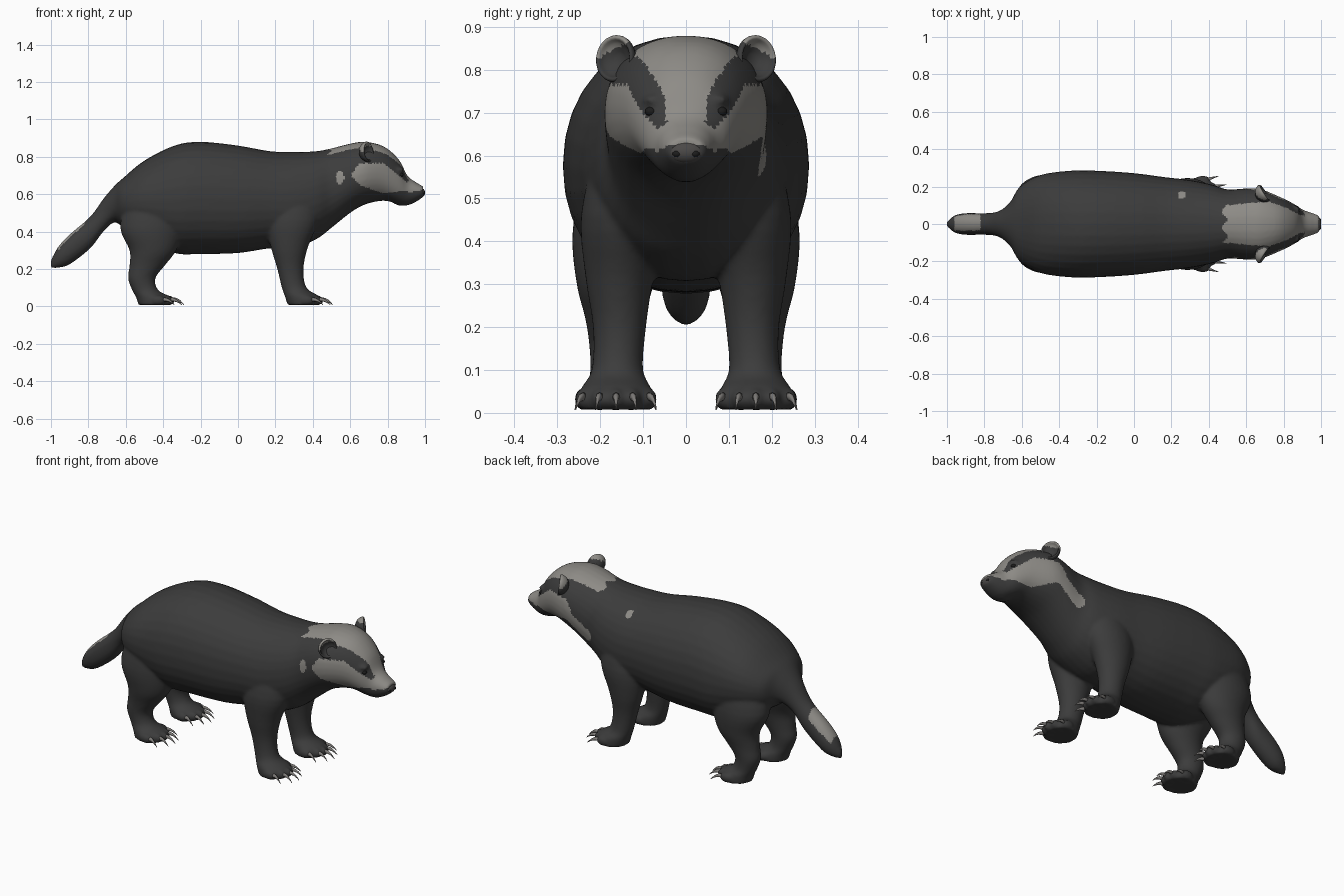
import bpy
import bmesh
import math
from mathutils import Vector, Matrix
from mathutils.bvhtree import BVHTree

cube = bpy.data.objects.get("Cube")
if cube:
    bpy.data.objects.remove(cube, do_unlink=True)


def material(name, color):
    mat = bpy.data.materials.new(name)
    mat.use_nodes = True
    mat.diffuse_color = (*color, 1)
    shader = next(n for n in mat.node_tree.nodes if n.type == 'BSDF_PRINCIPLED')
    shader.inputs["Base Color"].default_value = (*color, 1)
    shader.inputs["Roughness"].default_value = 0.9
    return mat


DARK = material("dark fur", (0.045, 0.045, 0.045))
PALE = material("pale fur", (0.27, 0.26, 0.24))
CLAW = material("claw grey", (0.22, 0.21, 0.2))
NOSE = material("nose grey", (0.07, 0.066, 0.064))
EYE = material("eye black", (0.012, 0.012, 0.012))


def make_object(name, bm, *mats):
    bmesh.ops.recalc_face_normals(bm, faces=bm.faces)
    mesh = bpy.data.meshes.new(name)
    bm.to_mesh(mesh)
    bm.free()
    mesh.shade_smooth()
    for mat in mats:
        mesh.materials.append(mat)
    obj = bpy.data.objects.new(name, mesh)
    bpy.context.collection.objects.link(obj)
    return obj


def spline(rows, steps=4):
    """Smoothly resample a table of stations."""
    pts = [Vector(r) for r in rows]
    out = []
    for i in range(len(pts) - 1):
        a, b = pts[i], pts[i + 1]
        before, after = pts[max(i - 1, 0)], pts[min(i + 2, len(pts) - 1)]
        for s in range(steps):
            t = s / steps
            out.append((2 * a + (b - before) * t
                        + (2 * before - 5 * a + 4 * b - after) * t ** 2
                        + (3 * a - before - 3 * b + after) * t ** 3) / 2)
    return out + [pts[-1]]


def loft(bm, rings, sides=32, power=1.0):
    """Closed tube through rings given as centre, half-axis u, half-axis v."""
    loops = []
    for centre, u, v in rings:
        loop = []
        for k in range(sides):
            c = math.cos(math.tau * k / sides)
            s = math.sin(math.tau * k / sides)
            c = math.copysign(abs(c) ** power, c)
            s = math.copysign(abs(s) ** power, s)
            loop.append(bm.verts.new(Vector(centre) + Vector(u) * c + Vector(v) * s))
        loops.append(loop)
    for a, b in zip(loops, loops[1:]):
        for k in range(sides):
            n = (k + 1) % sides
            bm.faces.new((a[k], a[n], b[n], b[k]))
    bm.faces.new(loops[0])
    bm.faces.new(loops[-1])


def ball(bm, centre, size, segments=16):
    bmesh.ops.create_uvsphere(bm, u_segments=segments, v_segments=segments // 2, radius=1,
                              matrix=Matrix.Translation(centre) @ Matrix.Diagonal((*size, 1)))


def curve(x, pts):
    """Piecewise linear lookup."""
    for (x0, y0), (x1, y1) in zip(pts, pts[1:]):
        if x <= x1:
            return y0 + (y1 - y0) * max(0, (x - x0) / (x1 - x0))
    return pts[-1][1]


# Trunk from tail tip to muzzle: x, top, bottom, half width
TRUNK = [(-1, .25, .205, .012), (-.96, .32, .207, .045), (-.9, .385, .225, .058),
         (-.79, .48, .31, .058), (-.72, .575, .4, .07), (-.66, .645, .45, .12),
         (-.61, .69, .42, .2), (-.5, .78, .36, .262), (-.34, .86, .285, .285),
         (-.2, .88, .28, .285), (0, .86, .285, .272), (.17, .83, .31, .25),
         (.3, .825, .31, .235), (.42, .83, .36, .21), (.5, .845, .42, .185),
         (.6, .87, .5, .19), (.68, .88, .545, .185), (.78, .855, .565, .145),
         (.86, .785, .545, .105), (.905, .7, .54, .075), (.95, .665, .558, .06),
         (.99, .642, .585, .045)]
# Legs: z, x, y, half length, half width
FORE = [(.62, .3, .12, .13, .09), (.46, .29, .145, .14, .1), (.32, .275, .155, .1, .08),
        (.2, .28, .155, .07, .062), (.1, .3, .16, .066, .06), (.055, .34, .163, .09, .083),
        (.008, .35, .163, .085, .085)]
HIND = [(.58, -.43, .13, .17, .11), (.42, -.46, .15, .17, .115), (.3, -.455, .165, .125, .09),
        (.22, -.485, .165, .095, .07), (.15, -.515, .165, .073, .06), (.085, -.495, .165, .07, .06),
        (.048, -.45, .165, .095, .08), (.008, -.445, .165, .088, .083)]
FEET = {"fore": (.42, .163), "hind": (-.375, .165)}
SIDES = {"front": -1, "back": 1}

bm = bmesh.new()
loft(bm, [((x, 0, (top + low) / 2), (0, wide, 0), (0, 0, (top - low) / 2))
          for x, top, low, wide in spline(TRUNK)], power=.94)
ball(bm, (.88, 0, .565), (.055, .045, .028))
for side in SIDES.values():
    for leg in (FORE, HIND):
        loft(bm, [((x, y * side, z), (rx, 0, 0), (0, ry, 0)) for z, x, y, rx, ry in spline(leg)])
    # Toes and brow ridges
    for x, y in FEET.values():
        for k in range(-2, 3):
            ball(bm, (x - .013 * k * k, side * (y + .037 * k), .032), (.04, .022, .027))
    ball(bm, (.855, side * .075, .73), (.035, .026, .014))
body = make_object("body", bm, DARK, PALE)

# Fuse the trunk, legs and toes into one soft skin
remesh = body.modifiers.new("fuse", 'REMESH')
remesh.mode = 'VOXEL'
remesh.voxel_size = .009
soften = body.modifiers.new("soften", 'SMOOTH')
soften.factor = .5
soften.iterations = 5
graph = bpy.context.evaluated_depsgraph_get()
skin = bpy.data.meshes.new_from_object(body.evaluated_get(graph))
body.modifiers.clear()
body.data = skin
skin.shade_smooth()
skin.materials.clear()
for mat in (DARK, PALE):
    skin.materials.append(mat)


def is_pale(p, n):
    x, y, z = p
    a = abs(y)
    if x < -.8:  # tail patch
        return -.96 < x < -.82 and n.z > .35 and y > -.035
    crown = curve(x, [(.5, .1), (.6, .11), (.72, .12), (.82, .085), (.88, .05), (.91, .045), (.93, .1)])
    if x > .485 + .015 * math.sin(y * 70) and a < crown and z > curve(x, [(.9, .68), (.92, .625)]):
        return True
    low = curve(x, [(.6, .7), (.66, .645), (.78, .605), (.88, .615), (.93, .61), (1, .625)])
    high = curve(x, [(.6, .7), (.65, .765), (.78, .765), (.87, .69), (.9, .665), (.93, .67)])
    if x > .61 and low < z < high:
        return True
    if y > 0:  # neck streak and shoulder spot
        t = min(1, max(0, (.66 - x) / .14))
        streak = math.hypot(x - .66 + .14 * t, z - .69 + .1 * t) < .038
        return streak or math.hypot(x - .255, y - .155) < .02 and z > .6
    return math.hypot((x - .545) * 1.6, z - .69) < .036


for face in skin.polygons:
    face.material_index = int(is_pale(face.center, face.normal))

# Nose pad and nostrils
bm = bmesh.new()
ball(bm, (.978, 0, .608), (.022, .043, .026))
make_object("nose", bm, NOSE)
bm = bmesh.new()
for side in SIDES.values():
    ball(bm, (.992, side * .021, .604), (.008, .011, .008), 10)
make_object("nostrils", bm, EYE)

surface = BVHTree.FromPolygons([v.co for v in skin.vertices], [f.vertices for f in skin.polygons])
for label, side in SIDES.items():
    # Eyes set into the skin
    hit = surface.ray_cast(Vector((2, side * .082, .703)), Vector((-1, 0, 0)))[0]
    bm = bmesh.new()
    ball(bm, hit - Vector((.006, 0, 0)), (.013, .014, .011))
    make_object(label + "_eye", bm, EYE)

    # Cupped ears: a closed bowl opening forwards and outwards
    bm = bmesh.new()
    profile = [(-.035, .014), (-.022, .036), (0, .05), (.014, .05), (.016, .043), (.002, .034), (-.012, .012)]
    loft(bm, [((d, 0, 0), (0, r, 0), (0, 0, r * 1.08)) for d, r in spline(profile, 3)], 24)
    facing = Vector((.8, side * .5, .12)).to_track_quat('X', 'Z').to_matrix().to_4x4()
    bm.transform(Matrix.Translation((.685, side * .16, .825)) @ facing)
    for face in bm.faces:
        mid = face.calc_center_median()
        face.material_index = int(mid.z + .5 * (abs(mid.y) - .16) > .85)
    make_object(label + "_ear", bm, DARK, PALE)

    # Curved claws
    for name, (x, y) in FEET.items():
        bm = bmesh.new()
        for k in range(-2, 3):
            base = Vector((x + .025 - .013 * k * k, side * (y + .038 * k), .036))
            rings = []
            for t in (0, .3, .6, .85, 1):
                r = .011 * (1 - t) + .001
                bend = Vector((.062 * t, side * .009 * k * t, .012 * t - .04 * t * t))
                rings.append((base + bend, (0, r * .8, 0), (r * .5, 0, r)))
            loft(bm, rings, 8)
        make_object(f"{label}_{name}_claws", bm, CLAW)
